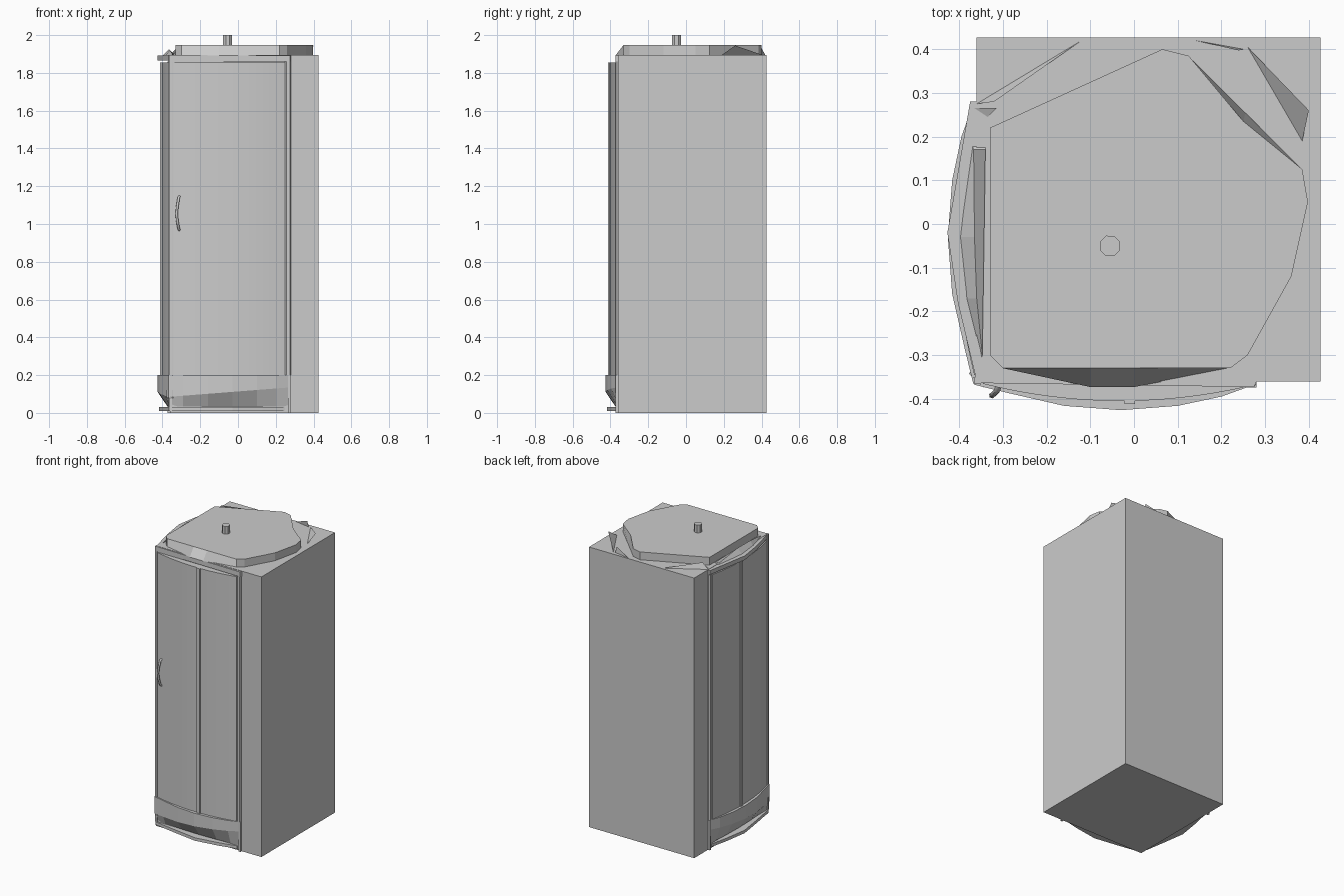
import bpy, bmesh, math
from mathutils import Vector

if "Cube" in bpy.data.objects:
    bpy.data.objects.remove(bpy.data.objects["Cube"])


def mesh(name, verts, faces, smooth=False):
    me = bpy.data.meshes.new(name)
    bm = bmesh.new()
    vs = [bm.verts.new(v) for v in verts]
    for f in faces:
        bm.faces.new([vs[i] for i in f])
    bmesh.ops.recalc_face_normals(bm, faces=bm.faces[:])
    bm.to_mesh(me)
    bm.free()
    ob = bpy.data.objects.new(name, me)
    bpy.context.collection.objects.link(ob)
    if smooth:
        bpy.ops.object.select_all(action='DESELECT')
        ob.select_set(True)
        bpy.context.view_layer.objects.active = ob
        bpy.ops.object.shade_smooth_by_angle(angle=math.radians(30))
    return ob


def loft(name, low, high, smooth=False):
    """Closed solid between two rings of 3D points."""
    n = len(low)
    faces = [tuple(range(n)), tuple(range(n, 2 * n))]
    faces += [(i, (i + 1) % n, n + (i + 1) % n, n + i) for i in range(n)]
    return mesh(name, list(low) + list(high), faces, smooth)


def prism(name, pts, z0, z1, side=0, smooth=False):
    """Upright prism; side 1 mirrors it across the diagonal to the left face."""
    if side:
        pts = [(y, x) for x, y in pts]
    return loft(name, [(x, y, z0) for x, y in pts], [(x, y, z1) for x, y in pts], smooth)


def box(name, x0, x1, y0, y1, z0, z1, side=0):
    return prism(name, [(x0, y0), (x1, y0), (x1, y1), (x0, y1)], z0, z1, side)


def bow(x, depth):
    """Bowed front line, deepest at x = -0.03."""
    return -0.362 - depth * (1 - ((x + 0.03) / 0.33) ** 2)


def arc(x0, x1, depth, n):
    xs = [x0 + (x1 - x0) * i / n for i in range(n + 1)]
    return [(x, bow(x, depth)) for x in xs]


# Cabin body
box("cabin_body", -0.36, 0.427, -0.36, 0.427, 0, 1.895)

# Glazing, divider, corner post and skirt on the front and left faces
for s, side in enumerate(("front", "left")):
    for part, x0, x1, d in (("door", -0.345, -0.022, 0.043), ("fixed_pane", 0.002, 0.25, 0.043)):
        prism(f"{side}_{part}", arc(x0, x1, d, 12) + [(x1, -0.35), (x0, -0.35)],
              0.2, 1.855, s, True)
    box(f"{side}_divider", -0.022, 0.002, -0.412, -0.35, 0.2, 1.855, s)
    prism(f"{side}_post", [(0.25, -0.35), (0.25, -0.366), (0.258, -0.374),
                           (0.274, -0.374), (0.28, -0.366), (0.28, -0.35)], 0.2, 1.86, s)
    box(f"{side}_post_foot", 0.265, 0.28, -0.374, -0.35, 0, 0.2, s)

    # skirt with a slanting lower edge and tapered underside
    xs = (-0.365, -0.29, -0.16, -0.03, 0.1, 0.2, 0.275)
    outer = [(x, bow(x, 0.064) if -0.36 < x < 0.27 else -0.368) for x in xs]
    edge = [(x, y, 0.085 + 0.05 * (x + 0.365) / 0.64) for x, y in outer]
    n = len(xs)
    rows = [[(x, -0.35, 0.2) for x in xs], [(x, y, 0.2) for x, y in outer], edge,
            [(x, -0.352 + (y + 0.352) * 0.3, 0.035) for x, y in outer],
            [(x, -0.35, 0.035) for x in xs]]
    verts = [(v[1], v[0], v[2]) if s else v for r in rows for v in r]
    faces = [(r * n + i, r * n + i + 1, (r + 1) % 5 * n + i + 1, (r + 1) % 5 * n + i)
             for r in range(5) for i in range(n - 1)]
    faces += [tuple(r * n for r in range(5)), tuple(r * n + n - 1 for r in range(5))]
    mesh(f"{side}_skirt", verts, faces)
    prism(f"{side}_base_plate", [(-0.36, -0.366), (-0.2, -0.393), (-0.03, -0.418),
                                 (0.13, -0.393), (0.25, -0.366), (0.25, -0.35), (-0.36, -0.35)],
          0.01, 0.03, s)

# Corner trim between the door edges
prism("corner_trim", [(-0.35, -0.367), (-0.365, -0.365), (-0.367, -0.35), (-0.35, -0.35)], 0.03, 1.895)

# Head rails
prism("front_head_rail", [(-0.35, -0.364), (0.275, -0.373), (0.285, -0.35), (-0.35, -0.35)],
      1.86, 1.893)
ring = [(-0.36, -0.36), (-0.403, -0.18), (-0.427, -0.02), (-0.375, 0.28), (-0.34, 0.28), (-0.34, -0.36)]
prism("left_head_rail", ring, 1.865, 1.893)
loft("left_rail_cap",
     [(-0.35, -0.31, 1.89), (-0.385, -0.17, 1.89), (-0.40, -0.03, 1.89), (-0.37, 0.18, 1.89), (-0.34, 0.18, 1.89)],
     [(-0.347, -0.30, 1.90), (-0.36, -0.17, 1.92), (-0.365, -0.03, 1.925), (-0.367, 0.17, 1.90), (-0.34, 0.17, 1.90)])

# Roof slab: upper outline and slightly different lower outline
top = [(-0.33, 0.22), (0.065, 0.40), (0.125, 0.385), (0.25, 0.235), (0.385, 0.125),
       (0.398, 0.05), (0.36, -0.12), (0.26, -0.30), (0.22, -0.33), (0.0, -0.33),
       (-0.1, -0.33), (-0.30, -0.33), (-0.33, -0.30)]
low = list(top)
low[3], low[9], low[10] = (0.255, 0.255), (0.0, -0.373), (-0.1, -0.373)
loft("roof", [(x, y, 1.893) for x, y in low], [(x, y, 1.948) for x, y in top])

# Small flashing fins around the roof
for i, tri in enumerate((
        [(-0.36, 0.275, 1.895), (-0.12, 0.42, 1.895), (-0.32, 0.28, 1.935)],
        [(0.26, 0.405, 1.895), (0.40, 0.26, 1.945), (0.385, 0.19, 1.895)],
        [(0.14, 0.42, 1.895), (0.25, 0.40, 1.895), (0.24, 0.397, 1.935)],
        [(-0.365, 0.265, 1.895), (-0.315, 0.265, 1.91), (-0.335, 0.245, 1.895)])):
    mesh(f"roof_fin_{i + 1}", tri, [(0, 1, 2)])

# Roof outlet
prism("roof_outlet", [(-0.055 + 0.025 * math.cos(a * math.tau / 8 + 0.39),
                       -0.05 + 0.025 * math.sin(a * math.tau / 8 + 0.39)) for a in range(8)], 1.94, 2.0)

# Door handle: bowed bar
cu = bpy.data.curves.new("door_handle", 'CURVE')
cu.dimensions = '3D'
cu.bevel_depth = 0.007
cu.bevel_resolution = 1
cu.use_fill_caps = True
sp = cu.splines.new('POLY')
path = [(-0.308, -0.365, 1.15), (-0.314, -0.382, 1.14), (-0.322, -0.39, 1.09), (-0.325, -0.392, 1.055),
        (-0.322, -0.39, 1.02), (-0.314, -0.382, 0.975), (-0.308, -0.365, 0.965)]
sp.points.add(len(path) - 1)
for p, c in zip(sp.points, path):
    p.co = (*c, 1)
bpy.context.collection.objects.link(bpy.data.objects.new("door_handle", cu))

# Small corner foot clip
loft("corner_clip", [(-0.378, -0.342, 0.08), (-0.345, -0.374, 0.08), (-0.338, -0.366, 0.08), (-0.37, -0.334, 0.08)],
     [(-0.378, -0.342, 0.12), (-0.345, -0.374, 0.12), (-0.338, -0.366, 0.12), (-0.37, -0.334, 0.12)])
